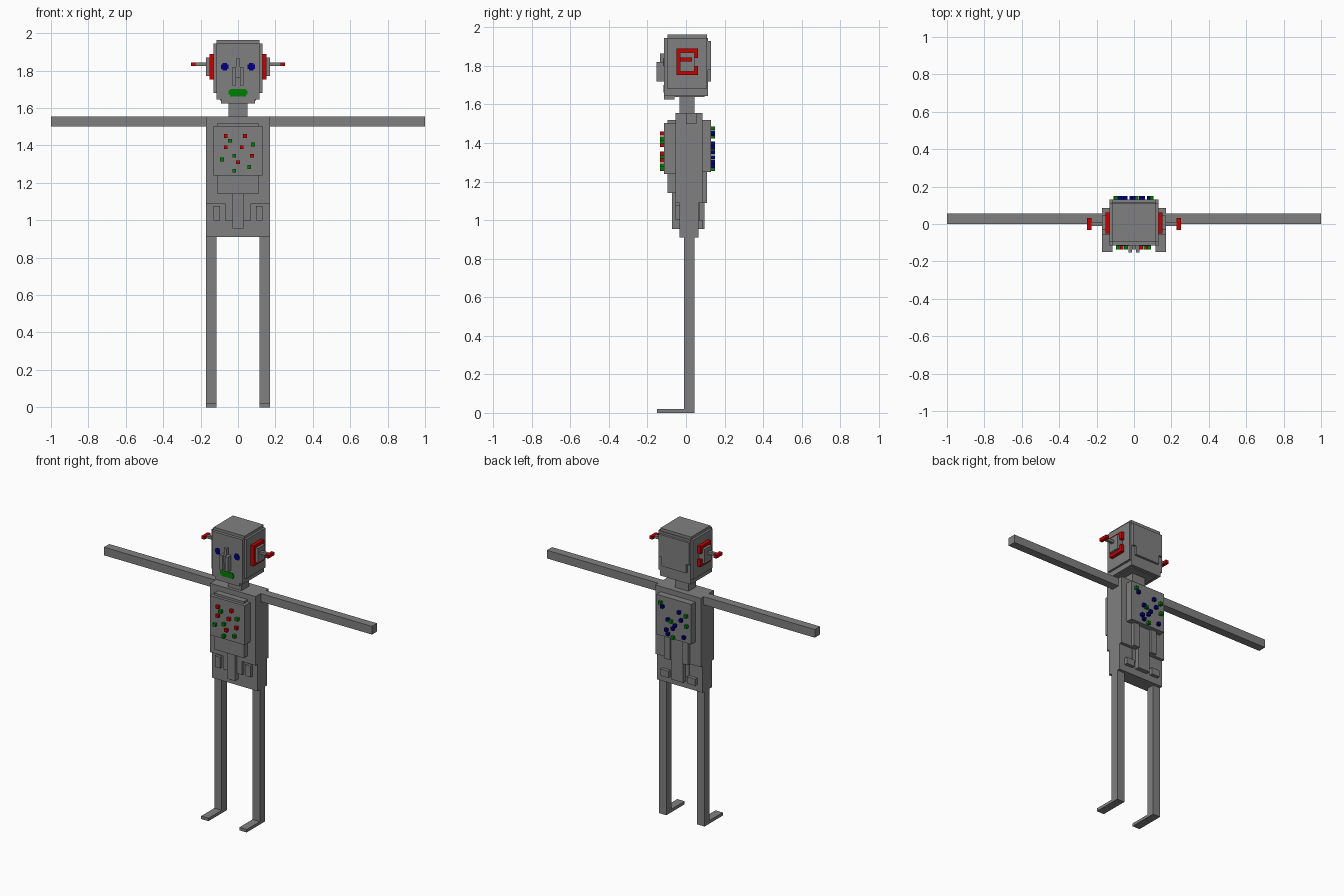
import bpy, bmesh

cube = bpy.data.objects.get("Cube")
if cube:
    bpy.data.objects.remove(cube, do_unlink=True)


def material(name, rgb):
    m = bpy.data.materials.new(name)
    m.use_nodes = True
    m.diffuse_color = (*rgb, 1)
    m.node_tree.nodes["Principled BSDF"].inputs["Base Color"].default_value = (*rgb, 1)
    return m


GREY = material("grey", (0.216, 0.216, 0.216))
RED = material("red", (0.6, 0.0, 0.0))
GREEN = material("green", (0.0, 0.216, 0.0))
BLUE = material("navy_blue", (0.0, 0.0, 0.216))


def blocks(name, mat, *boxes):
    """One object from boxes given as (x0, x1, y0, y1, z0, z1)."""
    bm = bmesh.new()
    for x0, x1, y0, y1, z0, z1 in boxes:
        for v in bmesh.ops.create_cube(bm, size=1)["verts"]:
            v.co = ((x0 + x1) / 2 + v.co.x * (x1 - x0),
                    (y0 + y1) / 2 + v.co.y * (y1 - y0),
                    (z0 + z1) / 2 + v.co.z * (z1 - z0))
    me = bpy.data.meshes.new(name)
    bm.to_mesh(me)
    bm.free()
    me.materials.append(mat)
    ob = bpy.data.objects.new(name, me)
    bpy.context.collection.objects.link(ob)
    return ob


def pair(name, mat, *boxes):
    """Boxes on the +x side, repeated on the -x side."""
    blocks("left_" + name, mat, *boxes)
    blocks("right_" + name, mat, *[(-b[1], -b[0], *b[2:]) for b in boxes])


# Head: stepped blocks, tapering at the jaw and the nape
blocks("head", GREY,
       (-.13, .13, -.095, .11, 1.68, 1.945),
       (-.115, .115, -.115, .115, 1.645, 1.945),
       (-.115, .115, -.095, .11, 1.66, 1.963),
       (-.095, .095, -.09, .095, 1.64, 1.70),
       (-.09, .09, -.115, -.06, 1.625, 1.70),
       (-.115, .115, .10, .13, 1.78, 1.93),
       (-.09, .09, .10, .13, 1.72, 1.80))
blocks("neck", GREY, (-.05, .05, -.035, .045, 1.53, 1.66))

# Face
blocks("nose_bridge", GREY, (-.01, .01, -.135, -.11, 1.76, 1.865))
pair("nostril", GREY, (.01, .03, -.152, -.11, 1.72, 1.82))
pair("eye", BLUE, (.052, .09, -.118, -.112, 1.808, 1.832),
     (.059, .083, -.118, -.112, 1.80, 1.84))
blocks("mouth", GREEN, (-.05, .05, -.118, -.112, 1.672, 1.695),
       (-.042, .042, -.118, -.112, 1.663, 1.702))

# Ears: open red ring around a raised grey block, with an antenna
pair("ear_ring", RED,
     (.125, .153, -.05, .062, 1.87, 1.89),
     (.125, .153, -.05, .062, 1.752, 1.772),
     (.125, .153, -.05, -.03, 1.76, 1.88),
     (.125, .153, .045, .062, 1.84, 1.88),
     (.125, .153, .045, .062, 1.76, 1.80))
pair("ear", GREY, (.12, .17, -.03, .045, 1.772, 1.87))
pair("antenna", GREY, (.16, .232, -.01, .01, 1.825, 1.843))
pair("antenna_tip", RED, (.228, .25, -.032, .032, 1.824, 1.844))

# Torso: deep upper block with a notched hem over a thinner hip block
blocks("torso", GREY,
       (-.17, .17, -.055, .085, 1.09, 1.555),
       (-.07, .07, -.055, .07, 1.0, 1.10))
blocks("hips", GREY, (-.17, .17, -.035, .065, .91, 1.12))
blocks("belly_plate", GREY, (-.11, .11, -.095, 0, 1.14, 1.52))
blocks("chest_plate", GREY, (-.13, .13, -.115, 0, 1.24, 1.505))
blocks("front_strip", GREY, (-.03, .03, -.073, 0, .955, 1.14))
pair("front_pocket", GREY, (.095, .132, -.055, 0, 1.0, 1.075))
blocks("back_plate", GREY, (-.13, .13, .05, .13, 1.25, 1.52))
blocks("back_strip", GREY, (-.045, .045, .05, .095, .955, 1.26))
pair("back_flap", GREY, (.045, .09, .05, .108, 1.09, 1.26))
pair("back_pocket", GREY, (.07, .13, .05, .088, .955, 1.0))

# Buttons as (x, z) on the chest and the back
front_red = [(-.065, 1.45), (.037, 1.45), (-.065, 1.39), (.02, 1.39),
             (0, 1.31), (.075, 1.345)]
front_green = [(-.043, 1.425), (.08, 1.405), (-.02, 1.345), (-.085, 1.325),
               (-.02, 1.265), (.06, 1.285)]
back_blue = [(.08, 1.454), (-.045, 1.447), (.037, 1.377), (-.06, 1.397),
             (-.015, 1.35), (0, 1.326), (.05, 1.305), (.037, 1.28), (-.08, 1.287)]
back_green = [(.095, 1.477), (-.095, 1.434), (-.10, 1.367), (.015, 1.37), (0, 1.265)]


def buttons(name, mat, spots, y0, y1, r=.01):
    blocks(name, mat, *[(x - r, x + r, y0, y1, z - r, z + r) for x, z in spots])


buttons("red_chest_buttons", RED, front_red, -.135, -.11)
buttons("green_chest_buttons", GREEN, front_green, -.135, -.11)
buttons("blue_back_buttons", BLUE, back_blue, .125, .15)
buttons("green_back_buttons", GREEN, back_green, .125, .15)

# Limbs
pair("arm", GREY, (.165, 1.0, 0, .055, 1.5, 1.555))
pair("leg", GREY, (.115, .17, -.01, .045, 0, .915))
pair("foot", GREY, (.115, .17, -.15, 0, 0, .02))
